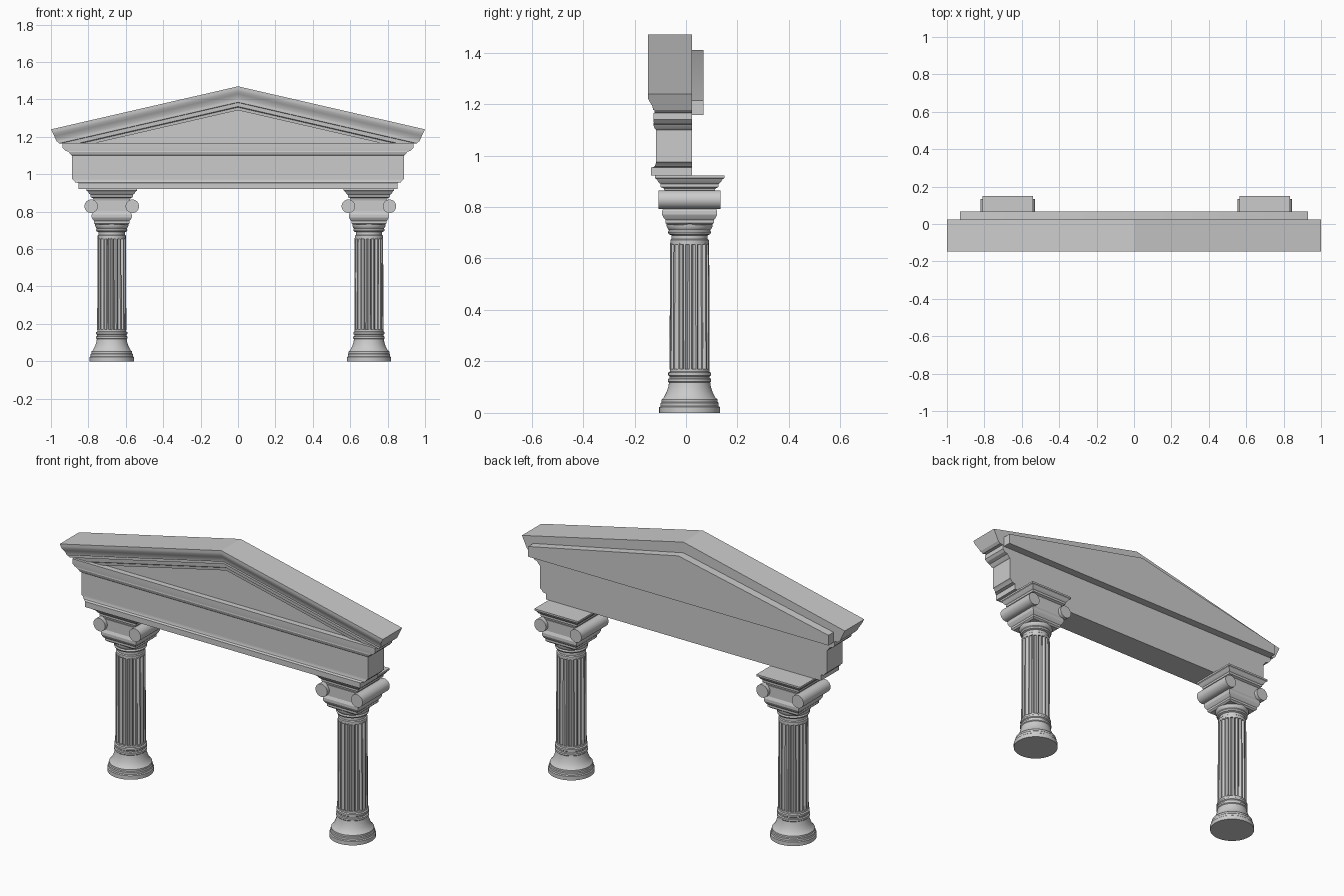
import bpy, bmesh, math
from mathutils import Matrix, Vector

cube = bpy.data.objects.get("Cube")
if cube:
    bpy.data.objects.remove(cube, do_unlink=True)

stone = bpy.data.materials.new("grey stone")
stone.use_nodes = True
GREY = (0.6, 0.6, 0.6, 1)
stone.diffuse_color = GREY
stone.node_tree.nodes["Principled BSDF"].inputs["Base Color"].default_value = GREY


def finish(name, bm, angle=30):
    bmesh.ops.recalc_face_normals(bm, faces=bm.faces)
    me = bpy.data.meshes.new(name)
    bm.to_mesh(me)
    bm.free()
    me.materials.append(stone)
    me.shade_smooth()
    me.set_sharp_from_angle(angle=math.radians(angle))
    ob = bpy.data.objects.new(name, me)
    bpy.context.collection.objects.link(ob)
    return ob


def loft(name, rings, caps=None, angle=30):
    """Skin a stack of closed rings and cap both ends."""
    bm = bmesh.new()
    rows = [[bm.verts.new(p) for p in ring] for ring in rings]
    n = len(rows[0])
    for a, b in zip(rows, rows[1:]):
        for i in range(n):
            j = (i + 1) % n
            bm.faces.new((a[i], a[j], b[j], b[i]))
    for row in (rows[0], rows[-1]):
        for cap in caps or [range(n)]:
            bm.faces.new([row[i] for i in cap])
    return finish(name, bm, angle)


def rect(x0, x1, y0, y1, z):
    return [(x0, y0, z), (x1, y0, z), (x1, y1, z), (x0, y1, z)]


def circle(cx, r, z, n=48):
    return [(cx + r * math.cos(math.tau * i / n),
             COL_Y + r * math.sin(math.tau * i / n), z) for i in range(n)]


def fluted(cx, r, z, flutes=20):
    # each flute: a flat fillet, then a rounded groove
    ring = []
    for k in range(flutes):
        for t, depth in ((0, 0), (.3, 0), (.45, .008), (.65, .011), (.85, .008)):
            a = math.tau * (k + t) / flutes
            ring.append((cx + (r - depth) * math.cos(a),
                         COL_Y + (r - depth) * math.sin(a), z))
    return ring


BACK, COL_Y = .023, .014

# Columns: turned base, fluted shaft, turned neck, square capital, scrolls
BASE = [(.118, 0), (.118, .022), (.113, .026), (.113, .038), (.109, .042),
        (.109, .052), (.1, .06), (.09, .08), (.083, .1), (.08, .118),
        (.084, .122), (.084, .132), (.078, .135), (.078, .142), (.083, .146),
        (.083, .156), (.077, .16), (.077, .17)]
NECK = [(.075, .655), (.075, .672), (.07, .676), (.07, .69), (.08, .694),
        (.084, .702), (.08, .71), (.084, .714), (.089, .725), (.089, .742)]
UNDER = [(.085, .73), (.094, .738), (.094, .75), (.1, .756), (.107, .77),
         (.107, .785), (.1, .8)]
ABACUS = [(.095, .855), (.1, .872), (.113, .878), (.113, .89), (.12, .895),
          (.128, .908), (.135, .912), (.135, .922)]

for side, cx in (("right", -.675), ("left", .7)):
    loft(side + "_column_base", [circle(cx, r, z) for r, z in BASE])
    loft(side + "_column_shaft", [fluted(cx, .078, .168), fluted(cx, .076, .66)], angle=40)
    loft(side + "_column_neck", [circle(cx, r, z) for r, z in NECK])
    for part, rows in (("capital_underside", UNDER), ("abacus", ABACUS)):
        loft(f"{side}_{part}", [rect(cx - h, cx + h, COL_Y - h, COL_Y + h, z)
                                for h, z in rows], angle=25)
    loft(side + "_capital_cushion", [rect(cx - .11, cx + .11, COL_Y - .1, COL_Y + .1, z)
                                     for z in (.798, .86)])
    for end, sx in (("inner", -1), ("outer", 1)):
        bm = bmesh.new()
        place = (Matrix.Translation(Vector((cx + sx * .11, COL_Y, .829)))
                 @ Matrix.Rotation(math.pi / 2, 4, 'X'))
        bmesh.ops.create_cone(bm, cap_ends=True, segments=32, radius1=.036,
                              radius2=.036, depth=.24, matrix=place)
        finish(f"{side}_{end}_scroll", bm)

# Entablature: (half width, front y, height) moulding wrapped round three sides
BEAM = [(.852, -.136, .922), (.852, -.136, .953), (.87, -.122, .957),
        (.88, -.117, .97), (.888, -.117, .975), (.888, -.117, 1.1),
        (.895, -.122, 1.105), (.905, -.127, 1.12), (.925, -.125, 1.127),
        (.937, -.127, 1.14), (.937, -.127, 1.166)]
loft("entablature", [rect(-h, h, y, BACK, z) for h, y, z in BEAM], angle=25)

# Raking cornice: (drop below the ridge, front y), dying into the beam top
SLOPE, FLOOR = .23, 1.165
RAKE = [(0, -.148), (.015, -.148), (.025, -.146), (.04, -.138), (.055, -.13),
        (.07, -.128), (.07, -.122), (.085, -.122), (.087, -.114), (.108, -.112),
        (.112, -.106), (.128, -.104)]


def rake_ring(drop, y):
    peak = 1.47 - drop
    x = min(1 - .43 * drop, (peak - FLOOR) / SLOPE)
    z = peak - SLOPE * x
    return [(-x, y, z), (0, y, peak), (x, y, z),
            (x, BACK, z), (0, BACK, peak), (-x, BACK, z)]


loft("raking_cornice", [rake_ring(d, y) for d, y in RAKE],
     caps=[(0, 1, 4, 5), (1, 2, 3, 4)], angle=25)


# Gable panel in the pediment, and the plate fixed behind it
def gable(name, half, low, eave, peak, y0, y1):
    outline = [(-half, low), (half, low), (half, eave), (0, peak), (-half, eave)]
    loft(name, [[(x, y, z) for x, z in outline] for y in (y0, y1)])


gable("pediment_panel", .8, 1.16, 1.17, 1.355, -.095, BACK - .001)
gable("back_gable_plate", .93, 1.157, 1.214, 1.41, BACK - .002, .068)
